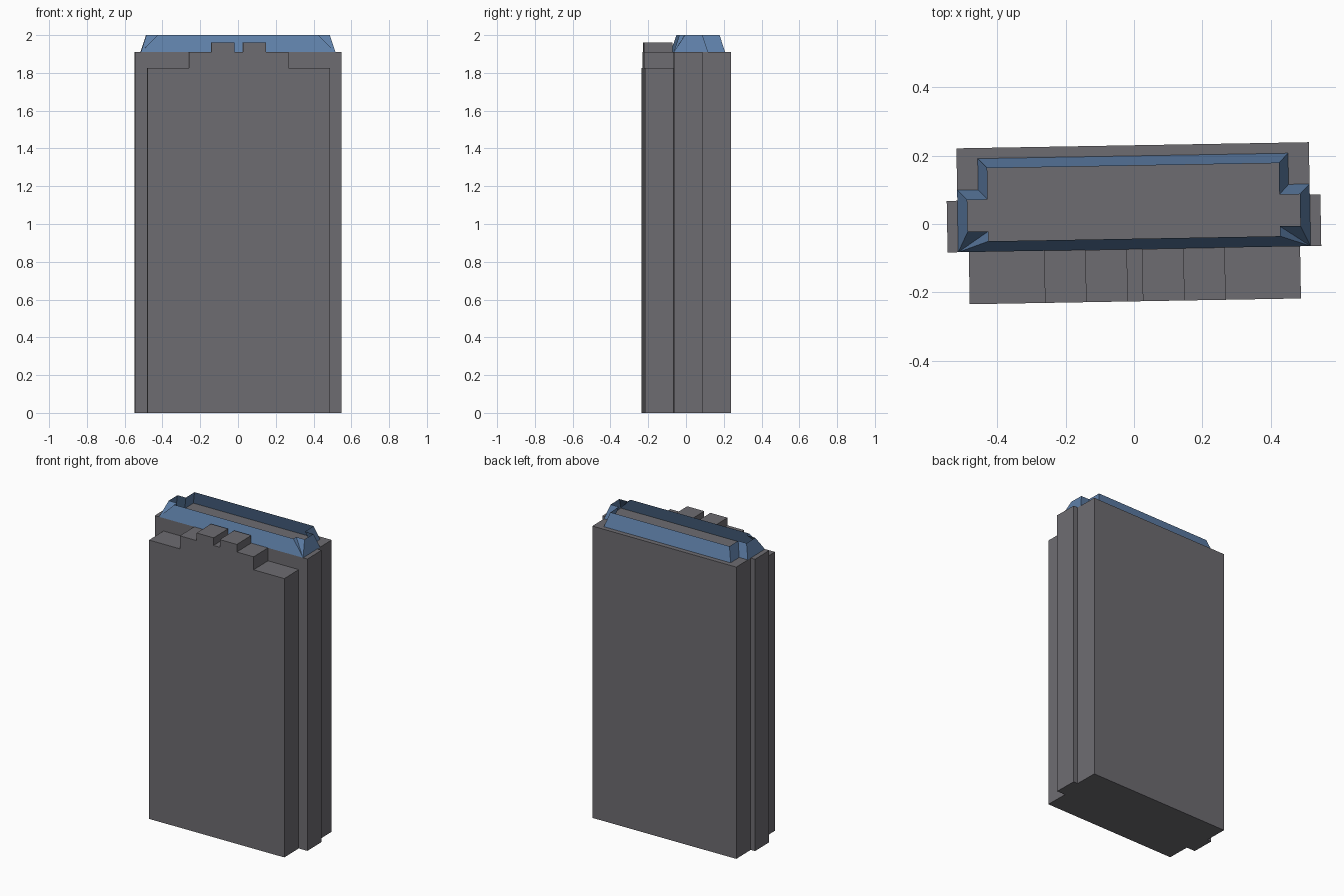
import bpy, bmesh, math
from mathutils import Matrix, Vector

if "Cube" in bpy.data.objects:
    bpy.data.objects.remove(bpy.data.objects["Cube"])

TURN = Matrix.Rotation(math.radians(1.0), 4, 'Z')   # whole tower sits turned by one degree
ROOF, TOP, FRONT = 1.91, 2.0, -0.0735


def material(name, rgb):
    m = bpy.data.materials.new(name)
    m.diffuse_color = (*rgb, 1)
    m.use_nodes = True
    m.node_tree.nodes["Principled BSDF"].inputs["Base Color"].default_value = m.diffuse_color
    return m


grey = material("slate_grey", (0.155, 0.151, 0.166))
blue = material("steel_blue", (0.112, 0.212, 0.390))


def finish(bm, name, mat):
    bm.transform(TURN)
    me = bpy.data.meshes.new(name)
    bm.to_mesh(me)
    bm.free()
    me.materials.append(mat)
    ob = bpy.data.objects.new(name, me)
    bpy.context.collection.objects.link(ob)
    return ob


def mirrored(half):
    """Full outline from its right half (listed bottom to top)."""
    return half + [(-x, y) for x, y in reversed(half)]


def prism(name, points, direction, mat):
    bm = bmesh.new()
    face = bm.faces.new([bm.verts.new(p) for p in points])
    ext = bmesh.ops.extrude_face_region(bm, geom=[face], use_keep_orig=True)
    verts = [g for g in ext["geom"] if isinstance(g, bmesh.types.BMVert)]
    bmesh.ops.translate(bm, verts=verts, vec=Vector(direction))
    bmesh.ops.recalc_face_normals(bm, faces=bm.faces)
    return finish(bm, name, mat)


# main tower with side wings
plan = mirrored([(0.546, FRONT), (0.546, 0.077), (0.515, 0.077), (0.515, 0.230)])
prism("tower_body", [(x, y, 0) for x, y in plan], (0, 0, ROOF), grey)

# front slab with stepped crown
crown = mirrored([(0.484, 0), (0.484, 1.825), (0.264, 1.825), (0.264, ROOF),
                  (0.144, ROOF), (0.144, 1.96), (0.022, 1.96), (0.022, ROOF)])
prism("front_slab", [(x, -0.226, z) for x, z in crown], (0, FRONT + 0.226, 0), grey)

# open sloping parapet: thin sheet leaning inwards, front corners fan out
base = mirrored([(0.515, FRONT)] * 3 + [(0.515, 0.108), (0.4535, 0.108), (0.4535, 0.199)])
rim = mirrored([(0.426, -0.043), (0.426, -0.014), (0.486, -0.014),
                (0.486, 0.0785), (0.426, 0.0785), (0.426, 0.1705)])
bm = bmesh.new()
seen = {}


def vert(x, y, z):
    key = (x, y, z)
    if key not in seen:
        seen[key] = bm.verts.new(key)
    return seen[key]


n = len(base)
for i in range(n):
    j = (i + 1) % n
    loop = [vert(*base[i], ROOF), vert(*base[j], ROOF), vert(*rim[j], TOP), vert(*rim[i], TOP)]
    bm.faces.new(list(dict.fromkeys(loop)))
finish(bm, "roof_parapet", blue)
